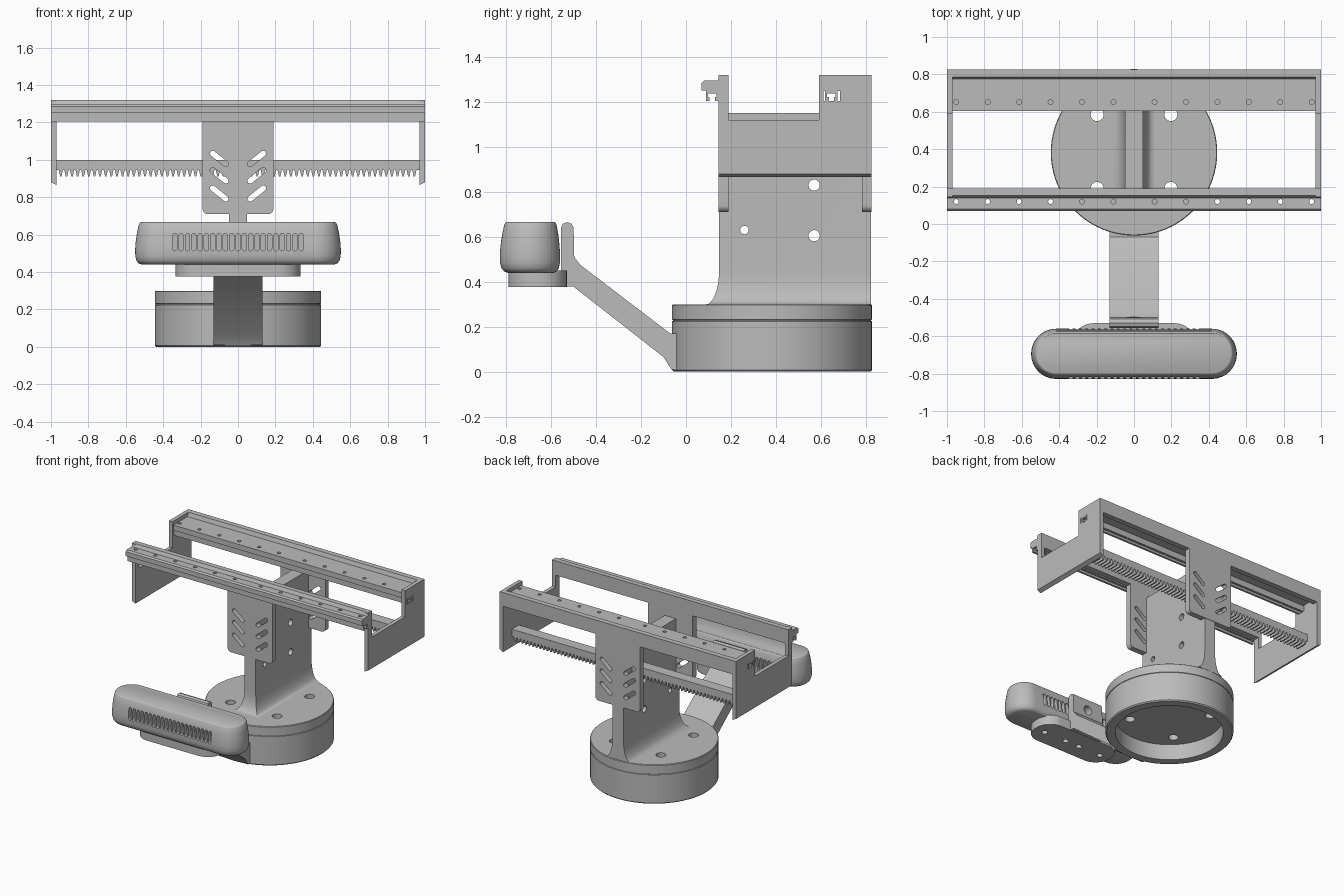
import bpy, bmesh
from math import sin, cos, pi, radians, hypot

cube = bpy.data.objects.get("Cube")
if cube:
    bpy.data.objects.remove(cube, do_unlink=True)

grey = bpy.data.materials.new("plain grey")
grey.use_nodes = True
COLOUR = (0.5, 0.5, 0.5, 1)
grey.diffuse_color = COLOUR
grey.node_tree.nodes["Principled BSDF"].inputs["Base Color"].default_value = COLOUR


# ---------- helpers ----------
def place(axis, p, q, t):
    return {"x": (t, p, q), "y": (p, t, q), "z": (p, q, t)}[axis]


def add_loft(bm, rings):
    """Skin a stack of equal rings and cap both ends."""
    loops = [[bm.verts.new(co) for co in ring] for ring in rings]
    n = len(loops[0])
    for low, high in zip(loops, loops[1:]):
        for i in range(n):
            j = (i + 1) % n
            bm.faces.new((low[i], low[j], high[j], high[i]))
    bm.faces.new(loops[0][::-1])
    bm.faces.new(loops[-1])


def finish(name, bm):
    bmesh.ops.recalc_face_normals(bm, faces=bm.faces[:])
    mesh = bpy.data.meshes.new(name)
    bm.to_mesh(mesh)
    bm.free()
    mesh.materials.append(grey)
    obj = bpy.data.objects.new(name, mesh)
    bpy.context.collection.objects.link(obj)
    return obj


def loft(name, rings):
    bm = bmesh.new()
    add_loft(bm, rings)
    return finish(name, bm)


def prisms(name, axis, outlines, a, b):
    """One object from outlines extruded from a to b along an axis."""
    bm = bmesh.new()
    for outline in outlines:
        add_loft(bm, [[place(axis, p, q, t) for p, q in outline] for t in (a, b)])
    return finish(name, bm)


def circle(cx, cy, r, n=24):
    return [(cx + r * cos(2 * pi * i / n), cy + r * sin(2 * pi * i / n)) for i in range(n)]


def rounded(x0, x1, y0, y1, r, n=8):
    """Rectangle with rounded corners."""
    pts = []
    corners = ((x1 - r, y1 - r), (x0 + r, y1 - r), (x0 + r, y0 + r), (x1 - r, y0 + r))
    for k, (cx, cy) in enumerate(corners):
        for i in range(n + 1):
            a = pi / 2 * (k + i / n)
            pts.append((cx + r * cos(a), cy + r * sin(a)))
    return pts


def rect(x0, x1, y0, y1):
    return [(x0, y0), (x1, y0), (x1, y1), (x0, y1)]


def slot(p, q, r, n=8):
    """Capsule outline from p to q."""
    d = hypot(q[0] - p[0], q[1] - p[1])
    ux, uy = (q[0] - p[0]) / d, (q[1] - p[1]) / d
    pts = []
    for (cx, cy), s in ((q, 1), (p, -1)):
        for i in range(n + 1):
            a = -pi / 2 + pi * i / n
            c, v = s * r * cos(a), s * r * sin(a)
            pts.append((cx + ux * c - uy * v, cy + uy * c + ux * v))
    return pts


def cut(obj, cutter):
    """Subtract the cutter, then discard it."""
    cutter.hide_render = True
    mod = obj.modifiers.new("cut", "BOOLEAN")
    mod.operation, mod.solver, mod.object = "DIFFERENCE", "EXACT", cutter
    graph = bpy.context.evaluated_depsgraph_get()
    mesh = bpy.data.meshes.new_from_object(obj.evaluated_get(graph))
    obj.modifiers.clear()
    obj.data = mesh
    bpy.data.objects.remove(cutter, do_unlink=True)


# ---------- round base, hollow underneath ----------
CY = 0.383
body = [(0.437, 0), (0.445, 0.008), (0.445, 0.224), (0.441, 0.226), (0.441, 0.23),
        (0.445, 0.232), (0.445, 0.296), (0.441, 0.3)]
base = loft("base", [[(x, y, z) for x, y in circle(0, CY, r, 96)] for r, z in body])
cut(base, prisms("recess", "z", [circle(0, CY, 0.375, 96)], -0.1, 0.12))
bolts = [circle(x, y, 0.035) for x in (-0.197, 0.197) for y in (0.19, 0.585)]
cut(base, prisms("bolt_holes", "z", bolts, 0.05, 0.4))

# ---------- upright post with flared foot ----------
rings = []
for i in range(9):
    a = pi / 2 * i / 8
    d = 0.06 * (1 - sin(a))
    outline = rect(-0.047 - d, 0.047 + d, 0.147 - d, 0.822)
    rings.append([(x, y, 0.299 + 0.15 * (1 - cos(a))) for x, y in outline])
rings.append([(x, y, 1.15) for x, y in rect(-0.047, 0.047, 0.147, 0.822)])
rings = rings[:1] + rings[1:]
post = loft("post", rings)
cut(post, prisms("post_holes", "x", [circle(0.57, 0.83, 0.025), circle(0.57, 0.605, 0.025),
                                     circle(0.26, 0.63, 0.019)], -0.3, 0.3))

# ---------- slotted mounting plates ----------
for name, y0, y1 in (("front_plate", 0.145, 0.19), ("back_plate", 0.783, 0.825)):
    plate = prisms(name, "y", [rounded(-0.19, 0.19, 0.71, 1.26, 0.03)], y0, y1)
    slots = [slot((s * 0.065, z - 0.028), (s * 0.135, z + 0.028), 0.015)
             for s in (-1, 1) for z in (1.006, 0.916, 0.82)]
    cut(plate, prisms("slots", "y", slots, y0 - 0.01, y1 + 0.01))


# ---------- long rails with a channel below ----------
def channel(y):
    """Underside channel, running from front lip to back lip."""
    half = [(0.028, 1.25), (0.028, 1.205), (0.012, 1.205), (0.012, 1.222), (0.019, 1.222), (0.019, 1.238)]
    return [(y - p, z) for p, z in half] + [(y + p, z) for p, z in half[::-1]]


front = [(0.19, 1.32), (0.152, 1.32), (0.14, 1.295), (0.08, 1.295), (0.07, 1.285), (0.07, 1.25)]
front += channel(0.117) + [(0.15, 1.25), (0.15, 1.21), (0.19, 1.21)]
back = [(0.825, 1.32), (0.785, 1.32), (0.775, 1.29), (0.605, 1.29), (0.605, 1.25)]
back += channel(0.647) + [(0.785, 1.25), (0.785, 1.215), (0.825, 1.215)]
for name, profile, hole_y in (("front_rail", front, 0.12), ("back_rail", back, 0.652)):
    rail = prisms(name, "x", [profile], -0.999, 0.999)
    holes = [circle(s * (0.11 + 0.168 * i), hole_y, 0.013, 16) for i in range(6) for s in (-1, 1)]
    cut(rail, prisms("rail_holes", "z", holes, 1.1, 1.4))

# ---------- end plates with slanted lower edge ----------
outline = [(0.145, 0.88), (0.825, 0.88), (0.825, 1.32), (0.592, 1.32),
           (0.592, 1.12), (0.19, 1.12), (0.19, 1.32), (0.145, 1.32)]
for side, name in ((1, "left_end_plate"), (-1, "right_end_plate")):
    end = prisms(name, "x", [outline], side * 0.97, side)
    for v in end.data.vertices:
        if v.co.z < 0.9 and abs(v.co.x) < 0.98:
            v.co.z = 0.865
    cut(end, prisms("channel_opening", "x", [rect(0.612, 0.685, 1.205, 1.248)], side * 0.9, side * 1.1))

# ---------- toothed rack ----------
PITCH, TEETH = 0.03, 64
rack = [(0.97, 1.0), (-0.97, 1.0), (-0.97, 0.945)]
for i in range(TEETH):
    x = (i - TEETH / 2) * PITCH
    rack += [(x + PITCH * f, z) for f, z in ((0.05, 0.945), (0.3, 0.912), (0.55, 0.912), (0.8, 0.945))]
rack.append((0.97, 0.945))
prisms("rack", "y", [rack], 0.635, 0.72)

# ---------- sloping arm with upright tab ----------
arm = [(-0.03, 0.17), (-0.07, 0.17), (-0.47, 0.475), (-0.497, 0.51), (-0.5, 0.64), (-0.508, 0.658),
       (-0.528, 0.665), (-0.548, 0.658), (-0.556, 0.64), (-0.556, 0.378), (-0.5, 0.378),
       (-0.1, 0.065), (-0.065, 0.01), (-0.03, 0.005)]
support = prisms("support_arm", "x", [arm], -0.13, 0.13)
cut(support, prisms("tab_hole", "y", [circle(0, 0.57, 0.035)], -0.6, -0.45))

# ---------- carrier plate under the sensor ----------
carrier = prisms("carrier_plate", "z", [rounded(-0.335, 0.335, -0.79, -0.53, 0.12)], 0.376, 0.45)
cut(carrier, prisms("carrier_holes", "z", [circle(x, -0.67, 0.022) for x in (-0.25, -0.06, 0.06, 0.25)],
                    0.3, 0.41))

# ---------- sensor housing with vents ----------
rings = []
for z, d in ((0.44, 0.035), (0.446, 0.02), (0.46, 0.007), (0.485, 0.001), (0.52, 0), (0.56, 0.003),
             (0.61, 0.01), (0.655, 0.02), (0.664, 0.026), (0.667, 0.032)):
    ring = rounded(-0.55 + d, 0.55 - d, -0.828 + d, -0.56 - d * 0.8, 0.133 - d, 12)
    rings.append([(x, y, z) for x, y in ring])
housing = loft("sensor_housing", rings)
vents = [slot((x * 0.0338, 0.525), (x * 0.0338, 0.595), 0.0115) for x in range(-10, 11)]
cut(housing, prisms("front_vents", "y", vents, -0.9, -0.79))
cut(housing, prisms("back_vents", "y", vents, -0.6, -0.5))

# ---------- smooth shading on the curved walls ----------
bpy.ops.object.select_all(action="DESELECT")
for obj in bpy.context.collection.objects:
    if obj.type == "MESH" and obj.data.materials and obj.data.materials[0] == grey:
        obj.select_set(True)
        bpy.context.view_layer.objects.active = obj
bpy.ops.object.shade_smooth_by_angle(angle=radians(30))
